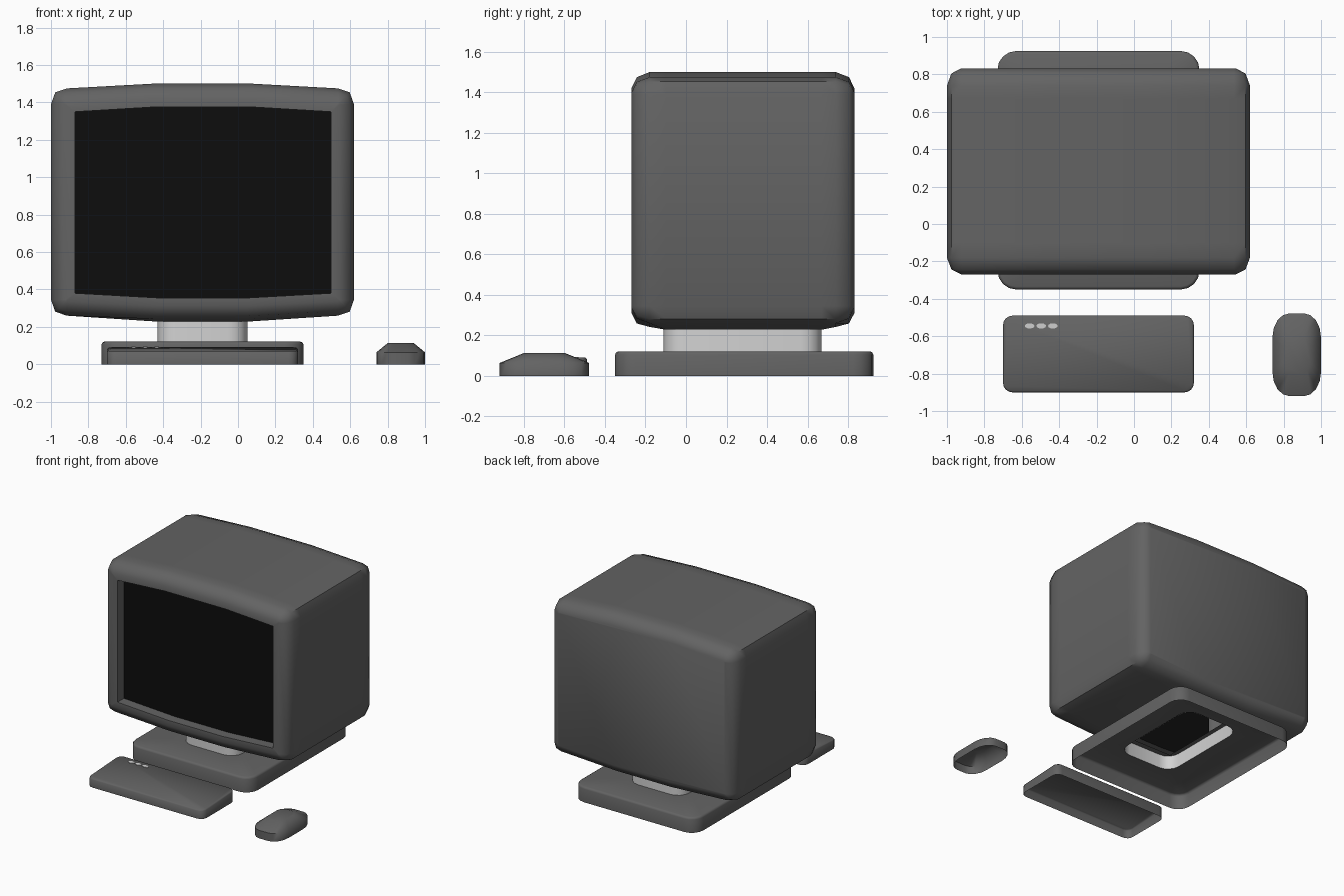
import bpy, bmesh, math

if "Cube" in bpy.data.objects:
    bpy.data.objects.remove(bpy.data.objects["Cube"])


def material(name, v):
    m = bpy.data.materials.new(name)
    m.diffuse_color = (v, v, v, 1)
    m.use_nodes = True
    m.node_tree.nodes["Principled BSDF"].inputs["Base Color"].default_value = m.diffuse_color
    return m


GREY = material("dark grey plastic", 0.125)
LIGHT = material("light grey plastic", 0.65)
BLACK = material("black glass", 0.004)


def finish(name, bm, mats, angle=50):
    bmesh.ops.remove_doubles(bm, verts=bm.verts, dist=0.0005)
    me = bpy.data.meshes.new(name)
    bm.to_mesh(me)
    bm.free()
    ob = bpy.data.objects.new(name, me)
    bpy.context.collection.objects.link(ob)
    for m in mats:
        me.materials.append(m)
    bpy.ops.object.select_all(action='DESELECT')
    ob.select_set(True)
    bpy.context.view_layer.objects.active = ob
    bpy.ops.object.shade_smooth_by_angle(angle=math.radians(angle))
    return ob


def loft(bm, rings, cap_start=False, cap_end=False):
    """Bridge equal-length closed rings of points; return the end caps."""
    vs = [[bm.verts.new(p) for p in r] for r in rings]
    n = len(vs[0])
    for a, b in zip(vs, vs[1:]):
        for i in range(n):
            j = (i + 1) % n
            bm.faces.new((a[i], a[j], b[j], b[i]))
    caps = []
    if cap_start:
        caps.append(bm.faces.new(vs[0][::-1]))
    if cap_end:
        caps.append(bm.faces.new(vs[-1]))
    return caps


def rounded(x0, x1, y0, y1, rx, ry, z, inset=0, seg=4):
    """Rounded rectangle, counter-clockwise; z is a number or a function of y."""
    pts = []
    for k, (sx, sy) in enumerate(((1, 1), (-1, 1), (-1, -1), (1, -1))):
        cx = x1 - rx if sx > 0 else x0 + rx
        cy = y1 - ry if sy > 0 else y0 + ry
        for i in range(seg + 1):
            a = math.pi / 2 * (k + i / seg)
            x = cx + (rx - inset) * math.cos(a)
            y = cy + (ry - inset) * math.sin(a)
            pts.append((x, y, z(y) if callable(z) else z))
    return pts


# monitor casing: barrel-shaped outline lofted front to back
CX = -0.19


def casing_ring(y, f, bottom):
    # inner point plus rounding direction scaled by f
    half = [(0.27, 1.41, 0, 0.09), (0.725, 1.39, 0, 0.085), (0.725, 1.39, 0.062, 0.064),
            (0.725, 1.39, 0.085, 0), (0.725, 0.345, 0.085, 0), (0.725, 0.345, 0.062, -0.064),
            (0.725, 0.345, 0, -0.085), (0.24, bottom + 0.085, 0, -0.085)]
    p = [(cx + f * dx, cz + f * dz) for cx, cz, dx, dz in half]
    return mirror(p, y)


def mirror(p, y, cx=CX):
    return [(cx + x, y, z) for x, z in p] + [(cx - x, y, z) for x, z in reversed(p)]


def opening_ring(y):
    return mirror([(0.27, 1.375)] + [(0.685, 1.35)] * 3
                  + [(0.685, 0.38)] * 3 + [(0.24, 0.355)], y, -0.187)


bm = bmesh.new()
layers = [(-0.27, 0.1, 0.235), (-0.243, 0.72, 0.235), (-0.18, 1, 0.242), (-0.1, 1, 0.228),
          (0.67, 1, 0.228), (0.74, 1, 0.242), (0.805, 0.72, 0.235), (0.832, 0.1, 0.235)]
loft(bm, [opening_ring(-0.19), opening_ring(-0.27)]
     + [casing_ring(*l) for l in layers], cap_end=True)
bmesh.ops.remove_doubles(bm, verts=bm.verts, dist=0.0005)
# open the underside inside the neck
under = [f for f in bm.faces if all(v.co.z < 0.232 for v in f.verts)]
bmesh.ops.inset_region(bm, faces=under, thickness=0.05)
bmesh.ops.delete(bm, geom=under, context='FACES')
bmesh.ops.recalc_face_normals(bm, faces=bm.faces)
finish("monitor_casing", bm, [GREY])

# recessed screen
bm = bmesh.new()
p = opening_ring(-0.19)
pts = [q for i, q in enumerate(p) if q not in p[:i]]
face = bm.faces.new([bm.verts.new(q) for q in pts])
face.normal_update()
if face.normal.y > 0:
    face.normal_flip()
finish("screen", bm, [BLACK])

# neck: open rounded tube
NECK = (-0.43, 0.05, -0.11, 0.67, 0.1, 0.1)
bm = bmesh.new()
loft(bm, [rounded(*NECK, 0.12), rounded(*NECK, 0.232)])
finish("monitor_neck", bm, [LIGHT])

# base: hollow tray with a hole under the neck
BASE = (-0.73, 0.35, -0.35, 0.925, 0.1, 0.1)
bm = bmesh.new()
loft(bm, [rounded(*BASE, 0), rounded(*BASE, 0.105), rounded(*BASE, 0.116, 0.005),
          rounded(*BASE, 0.121, 0.016), rounded(*NECK, 0.121)])
finish("monitor_base", bm, [GREY])


# keyboard: hollow wedge, higher at the back
def slope(y):
    return 0.07 + 0.022 * (y + 0.9) / 0.41


KEYS = (-0.7, 0.32, -0.9, -0.49, 0.05, 0.05)
bm = bmesh.new()
loft(bm, [rounded(*KEYS, 0), rounded(*KEYS, lambda y: slope(y) - 0.008),
          rounded(*KEYS, slope, 0.008)], cap_end=True)
finish("keyboard", bm, [GREY])

# indicator lights on the keyboard
for i in range(3):
    bm = bmesh.new()
    ring = [(-0.558 + 0.062 * i + 0.026 * math.cos(a), -0.545 + 0.014 * math.sin(a))
            for a in (math.tau * k / 12 for k in range(12))]
    loft(bm, [[(x, y, slope(y) + h) for x, y in ring] for h in (-0.002, 0.004)], cap_end=True)
    finish(f"indicator_light_{i + 1}", bm, [LIGHT])

# mouse: straight wall, sloped shoulder, flat top
MOUSE = (0.74, 1.0, -0.92, -0.478, 0.09, 0.13)
bm = bmesh.new()
loft(bm, [rounded(*MOUSE, 0), rounded(*MOUSE, 0.064),
          rounded(0.8, 0.94, -0.8, -0.598, 0.045, 0.06, 0.113)], cap_end=True)
finish("mouse", bm, [GREY], 65)
